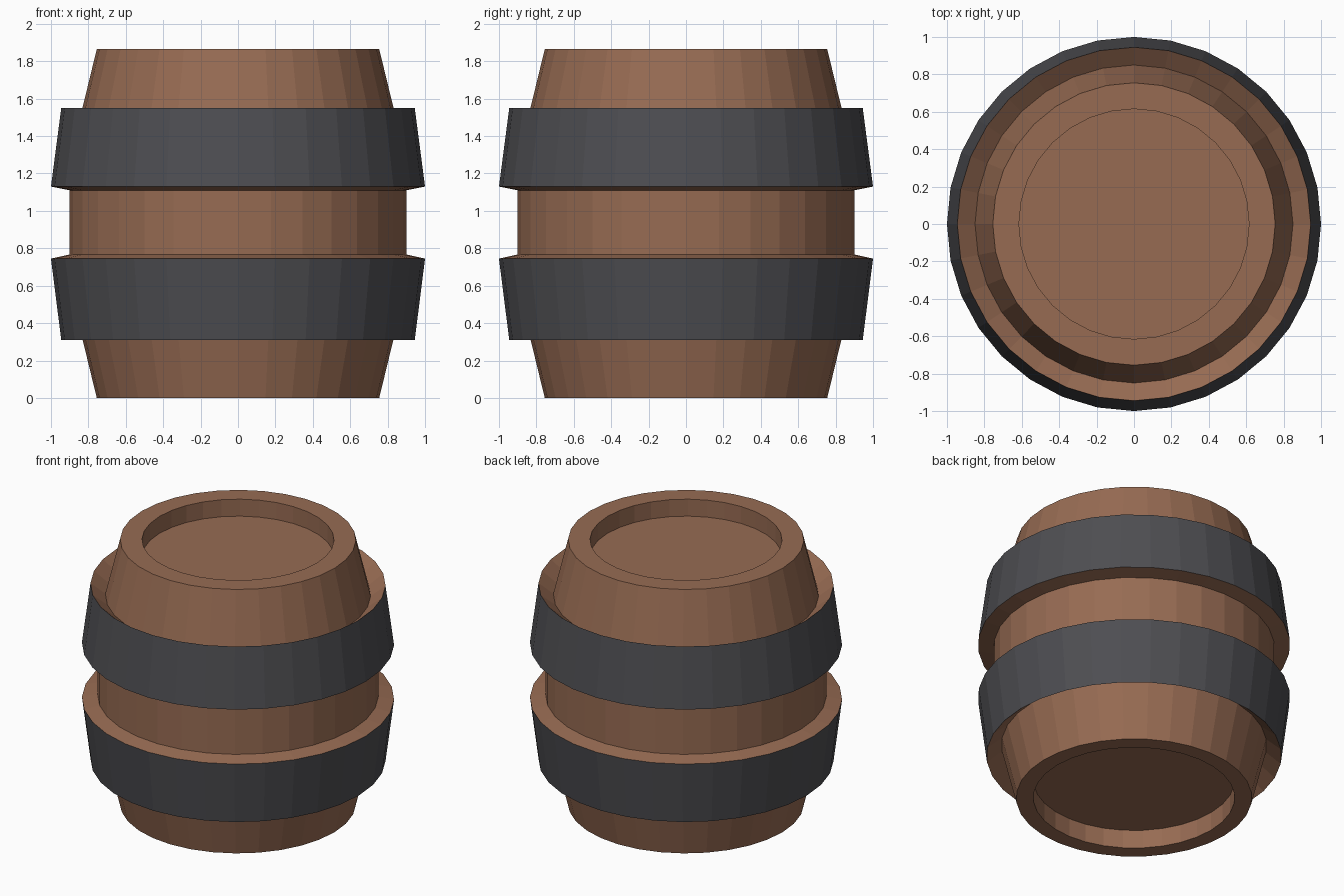
import bpy, bmesh, math

if "Cube" in bpy.data.objects:
    bpy.data.objects.remove(bpy.data.objects["Cube"])

SIDES = 32


def material(name, rgb):
    m = bpy.data.materials.new(name)
    m.diffuse_color = (*rgb, 1.0)
    m.use_nodes = True
    m.node_tree.nodes["Principled BSDF"].inputs["Base Color"].default_value = m.diffuse_color
    return m


wood = material("brown wood", (0.31, 0.148, 0.086))
iron = material("dark iron", (0.076, 0.076, 0.084))


def lathe(name, profile, mat, cap=None):
    """Revolve (radius, z) points, listed from bottom to top of the outside.
    cap closes the 'first' or 'last' ring with a flat disc."""
    bm = bmesh.new()
    rings = []
    for r, z in profile:
        ring = []
        for i in range(SIDES):
            a = 2 * math.pi * i / SIDES
            ring.append(bm.verts.new((r * math.cos(a), r * math.sin(a), z)))
        rings.append(ring)
    for lo, hi in zip(rings, rings[1:]):
        for i in range(SIDES):
            j = (i + 1) % SIDES
            bm.faces.new((lo[i], lo[j], hi[j], hi[i]))
    if cap == "first":
        bm.faces.new(rings[0][::-1])
    elif cap == "last":
        bm.faces.new(rings[-1])
    mesh = bpy.data.meshes.new(name)
    bm.to_mesh(mesh)
    bm.free()
    mesh.materials.append(mat)
    obj = bpy.data.objects.new(name, mesh)
    bpy.context.collection.objects.link(obj)
    return obj


# Lower staves: recessed bottom, rim, flared side, underside of the lower hoop
lathe("lower_staves", [(0.645, 0.13), (0.645, 0.0), (0.755, 0.0),
                       (0.85, 0.39), (0.945, 0.31)], wood, cap="first")

# Lower hoop, widening upwards
lathe("lower_hoop", [(0.945, 0.31), (1.0, 0.745)], iron)

# Middle staves with the sloped ledges that meet both hoops
lathe("middle_staves", [(1.0, 0.745), (0.9, 0.767),
                        (0.9, 1.11), (1.0, 1.13)], wood)

# Upper hoop, narrowing upwards
lathe("upper_hoop", [(1.0, 1.13), (0.945, 1.55)], iron)

# Upper staves: hoop ledge, tapered side, rim, recessed lid
lathe("upper_staves", [(0.945, 1.55), (0.85, 1.475), (0.755, 1.865),
                       (0.615, 1.865), (0.615, 1.745)], wood, cap="last")
